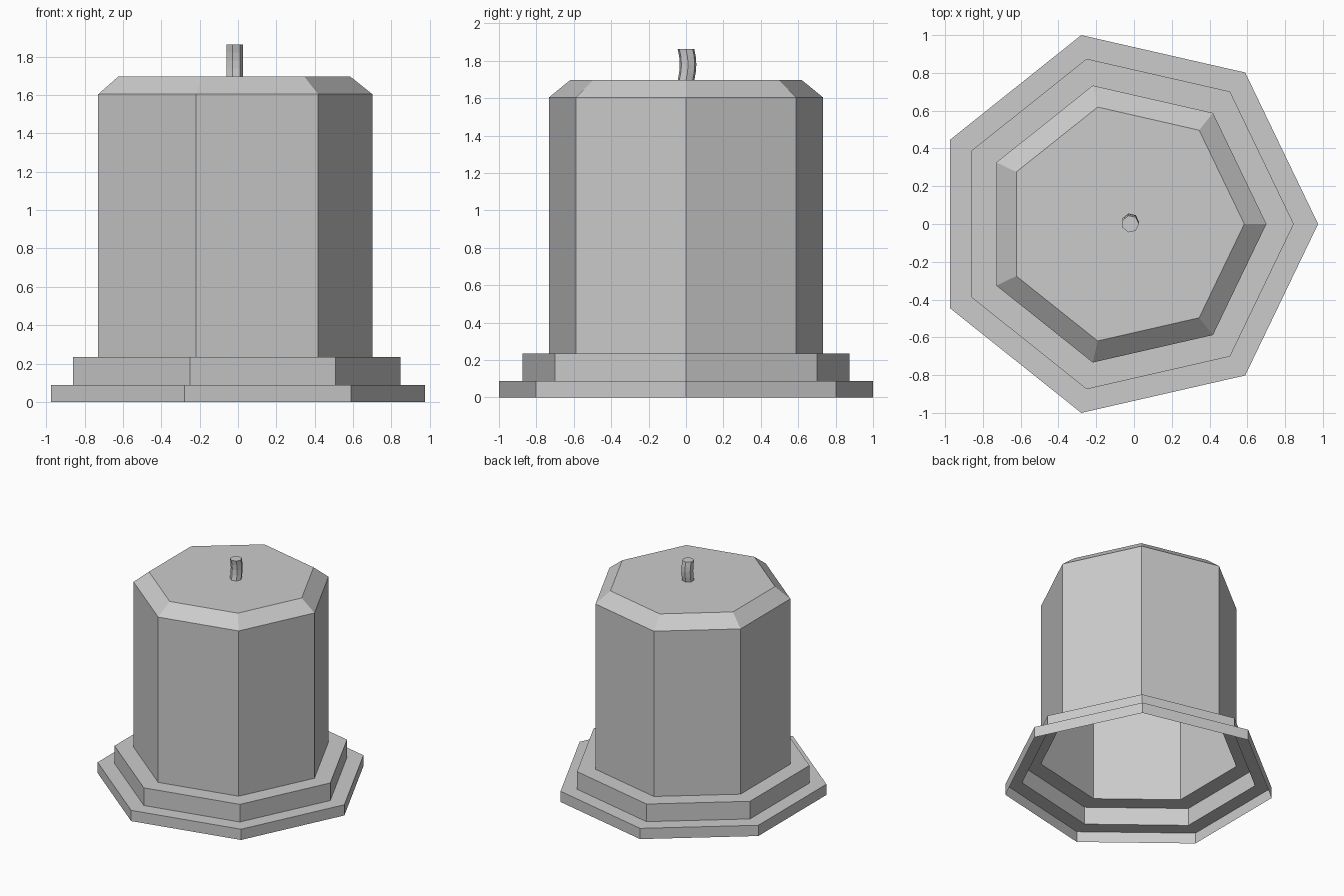
import bpy, bmesh, math

if "Cube" in bpy.data.objects:
    bpy.data.objects.remove(bpy.data.objects["Cube"])

SIDES = 7


def loft(name, rings):
    """Stack seven-sided rings (x, y, z, radius), open below, capped on top."""
    bm = bmesh.new()
    loops = []
    for x, y, z, r in rings:
        loops.append([bm.verts.new((x + r * math.cos(2 * math.pi * i / SIDES),
                                    y + r * math.sin(2 * math.pi * i / SIDES), z))
                      for i in range(SIDES)])
    for low, high in zip(loops, loops[1:]):
        for i in range(SIDES):
            j = (i + 1) % SIDES
            bm.faces.new((low[i], low[j], high[j], high[i]))
    bm.faces.new(loops[-1])
    mesh = bpy.data.meshes.new(name)
    bm.to_mesh(mesh)
    bm.free()
    obj = bpy.data.objects.new(name, mesh)
    bpy.context.collection.objects.link(obj)
    return obj


# Hollow candle body with two stepped ledges and a bevelled top
CX = -0.051
profile = [(1.0257, 0), (1.0257, 0.089), (0.897, 0.089), (0.897, 0.235),
           (0.752, 0.235), (0.752, 1.604), (0.635, 1.697)]
loft("candle_body", [(CX, 0, z, r) for r, z in profile])

# Slightly bowed wick
bow = [(0.0, 1.697), (0.008, 1.738), (0.011, 1.78), (0.008, 1.822), (0.0, 1.862)]
loft("wick", [(-0.019, y, z, 0.0455) for y, z in bow])
